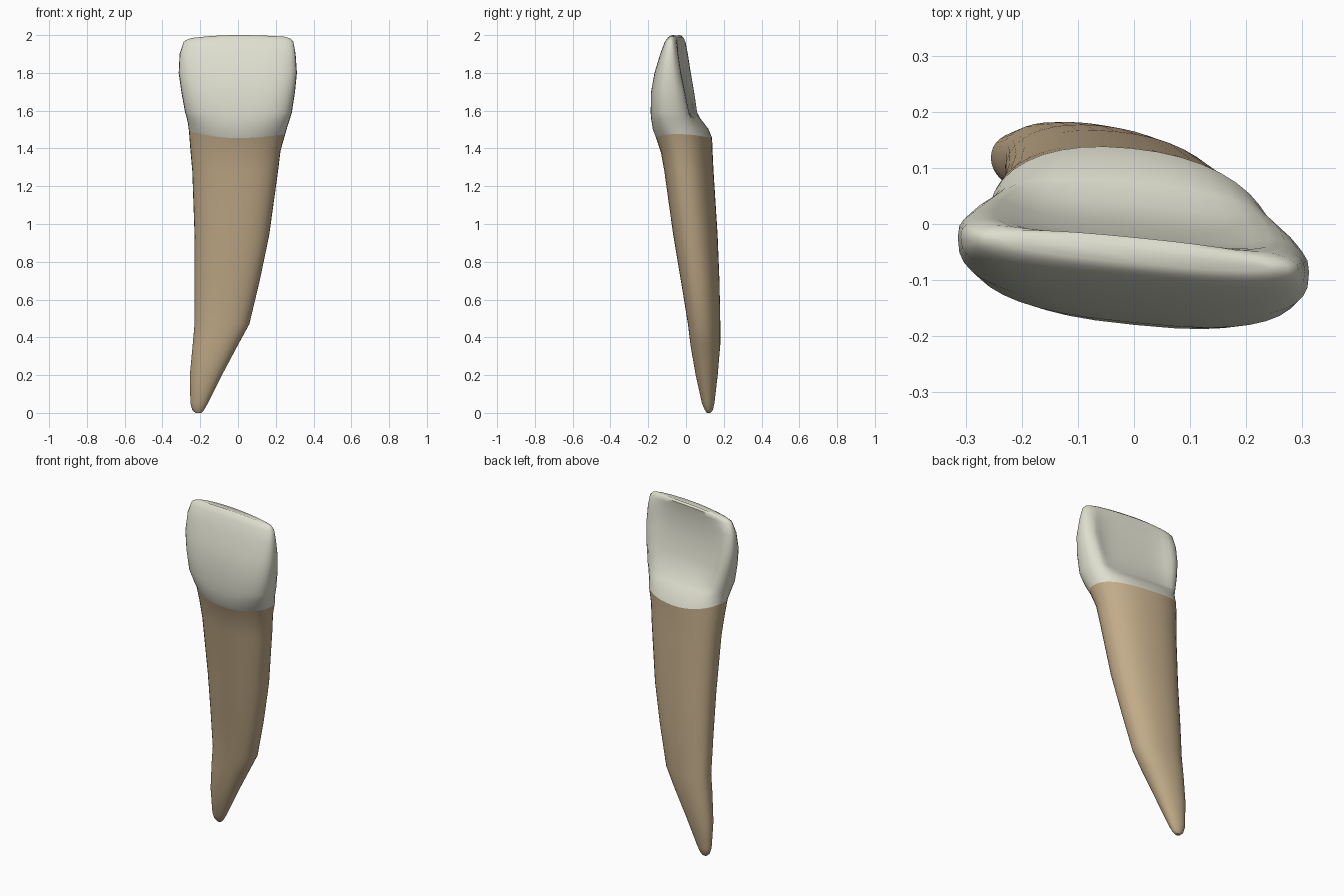
import bpy, bmesh, math

if "Cube" in bpy.data.objects:
    bpy.data.objects.remove(bpy.data.objects["Cube"], do_unlink=True)

SEGMENTS = 40
SKEW = -0.1   # the tooth is turned slightly about its long axis


def material(name, colour):
    m = bpy.data.materials.new(name)
    m.use_nodes = True
    m.diffuse_color = colour
    m.node_tree.nodes["Principled BSDF"].inputs["Base Color"].default_value = colour
    return m


def power(v, p):
    return math.copysign(abs(v) ** p, v)


def ring(bm, z, x0, x1, y0, yc, y1, squareness, hollow, lift):
    """One cross-section: rounded, hollowed at the back, lifted at the sides."""
    verts = []
    for i in range(SEGMENTS):
        a = 2 * math.pi * i / SEGMENTS
        u = power(math.cos(a), 2 / squareness)
        v = power(math.sin(a), 2 / squareness)
        x = (x0 + x1) / 2 + u * (x1 - x0) / 2
        y = yc + (v * (y1 - yc) if v > 0 else v * (yc - y0))
        if v > 0:
            y -= hollow * max(0, 1 - (u / 0.82) ** 4)
        rise = lift * u * u * (1.3 if u < 0 else 0.7)
        verts.append(bm.verts.new((x, y + SKEW * u * (x1 - x0) / 2, z + rise)))
    return verts


def loft(name, rows, mat):
    bm = bmesh.new()
    rings = [ring(bm, *row) for row in rows]
    for low, high in zip(rings, rings[1:]):
        for i in range(SEGMENTS):
            j = (i + 1) % SEGMENTS
            bm.faces.new((low[i], low[j], high[j], high[i]))
    bm.faces.new(rings[0][::-1])
    bm.faces.new(rings[-1])
    mesh = bpy.data.meshes.new(name)
    bm.to_mesh(mesh)
    bm.free()
    mesh.materials.append(mat)
    obj = bpy.data.objects.new(name, mesh)
    bpy.context.collection.objects.link(obj)
    bpy.ops.object.select_all(action="DESELECT")
    obj.select_set(True)
    bpy.context.view_layer.objects.active = obj
    bpy.ops.object.shade_smooth_by_angle(angle=math.radians(50))
    return obj


enamel = material("ivory enamel", (0.73, 0.73, 0.62, 1))
dentine = material("tan root", (0.54, 0.41, 0.25, 1))

# Neck where crown and root meet
neck = (1.455, -0.26, 0.25, -0.155, -0.02, 0.135, 2.2, 0, 0.03)

# Root, from tip to neck: z, x range, front / middle / back y, squareness, hollow, lift
root_rows = [
    (0.0, -0.225, -0.195, 0.11, 0.12, 0.13, 2, 0, 0),
    (0.015, -0.242, -0.18, 0.1, 0.12, 0.142, 2, 0, 0),
    (0.05, -0.252, -0.16, 0.085, 0.12, 0.15, 2, 0, 0),
    (0.2, -0.255, -0.085, 0.052, 0.11, 0.167, 2.1, 0, 0),
    (0.36, -0.24, 0.0, 0.025, 0.1, 0.18, 2.2, 0, 0),
    (0.47, -0.23, 0.06, 0.012, 0.095, 0.18, 2.2, 0, 0),
    (0.7, -0.23, 0.115, -0.025, 0.075, 0.175, 2.2, 0, 0),
    (0.94, -0.23, 0.165, -0.065, 0.05, 0.165, 2.2, 0, 0),
    (1.28, -0.242, 0.212, -0.112, 0.015, 0.143, 2.2, 0, 0),
    (1.38, -0.252, 0.225, -0.13, 0.0, 0.138, 2.2, 0, 0.01),
    neck,
]
loft("root", root_rows, dentine)

# Crown, from neck to biting edge
crown_rows = [
    neck,
    (1.5, -0.265, 0.262, -0.172, -0.04, 0.115, 2.3, 0, 0.025),
    (1.55, -0.272, 0.275, -0.178, -0.05, 0.09, 2.5, 0.015, 0.01),
    (1.59, -0.28, 0.285, -0.18, -0.055, 0.075, 2.7, 0.04, 0),
    (1.7, -0.3, 0.302, -0.176, -0.055, 0.05, 2.8, 0.05, 0),
    (1.8, -0.314, 0.312, -0.157, -0.055, 0.023, 2.8, 0.045, 0),
    (1.9, -0.309, 0.305, -0.125, -0.053, 0.0, 2.8, 0.03, 0),
    (1.965, -0.288, 0.293, -0.1, -0.052, -0.015, 2.6, 0.012, 0),
    (1.99, -0.268, 0.275, -0.084, -0.052, -0.024, 2.4, 0, -0.01),
    (2.0, -0.245, 0.245, -0.07, -0.052, -0.034, 2.2, 0, -0.012),
]
loft("crown", crown_rows, enamel)
